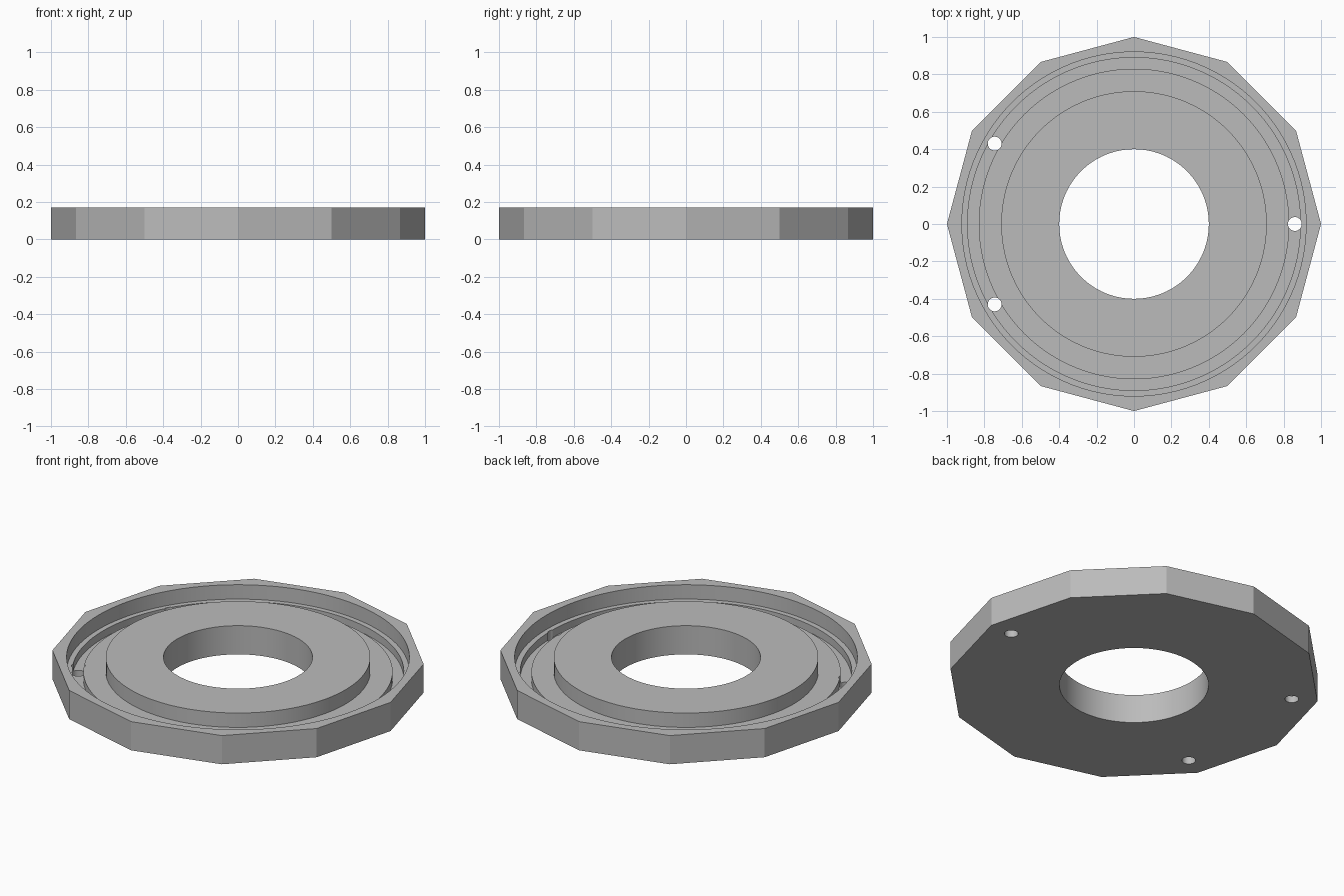
import bpy, bmesh, math

if "Cube" in bpy.data.objects:
    bpy.data.objects.remove(bpy.data.objects["Cube"])

HEIGHT = 0.17
LEDGE = 0.085      # stepped floor between boss and rim
GROOVE = 0.04      # floor of the narrow groove


def make_object(name, bm):
    bmesh.ops.recalc_face_normals(bm, faces=bm.faces)
    mesh = bpy.data.meshes.new(name)
    bm.to_mesh(mesh)
    bm.free()
    obj = bpy.data.objects.new(name, mesh)
    bpy.context.collection.objects.link(obj)
    return obj


def prism(name, radius, sides, z0, z1, x=0, y=0):
    bm = bmesh.new()
    rings = [[bm.verts.new((x + radius * math.cos(2 * math.pi * i / sides),
                            y + radius * math.sin(2 * math.pi * i / sides), z))
              for i in range(sides)] for z in (z0, z1)]
    bm.faces.new(rings[0])
    bm.faces.new(rings[1])
    for i in range(sides):
        j = (i + 1) % sides
        bm.faces.new((rings[0][i], rings[0][j], rings[1][j], rings[1][i]))
    return make_object(name, bm)


def lathe(name, profile, sides=120):
    bm = bmesh.new()
    rings = [[bm.verts.new((r * math.cos(2 * math.pi * i / sides),
                            r * math.sin(2 * math.pi * i / sides), z))
              for r, z in profile] for i in range(sides)]
    n = len(profile)
    for i in range(sides):
        a, b = rings[i], rings[(i + 1) % sides]
        for k in range(n):
            m = (k + 1) % n
            bm.faces.new((a[k], b[k], b[m], a[m]))
    return make_object(name, bm)


# Twelve-sided flange plate
plate = prism("flange_plate", 1.0, 12, 0, HEIGHT)

# Stepped channel with a deeper groove, central bore and three bolt holes
cutters = [
    lathe("channel_cutter", [(0.71, 0.3), (0.71, LEDGE), (0.83, LEDGE), (0.83, GROOVE),
                             (0.89, GROOVE), (0.89, LEDGE), (0.92, LEDGE), (0.92, 0.3)]),
    prism("bore_cutter", 0.4, 96, -0.1, 0.4),
]
for deg in (0, 150, 210):
    a = math.radians(deg)
    cutters.append(prism("bolt_hole_cutter", 0.037, 32, -0.1, 0.4,
                         0.86 * math.cos(a), 0.86 * math.sin(a)))

bpy.context.view_layer.objects.active = plate
for cutter in cutters:
    mod = plate.modifiers.new("cut", 'BOOLEAN')
    mod.operation = 'DIFFERENCE'
    mod.solver = 'EXACT'
    mod.object = cutter
    bpy.ops.object.modifier_apply(modifier=mod.name)
    bpy.data.objects.remove(cutter)

# Plain grey finish, round walls smooth and flat sides crisp
grey = bpy.data.materials.new("grey")
grey.diffuse_color = (0.5, 0.5, 0.5, 1)
grey.use_nodes = True
grey.node_tree.nodes["Principled BSDF"].inputs["Base Color"].default_value = grey.diffuse_color
plate.data.materials.clear()
plate.data.materials.append(grey)
bpy.ops.object.select_all(action='DESELECT')
plate.select_set(True)
bpy.ops.object.shade_smooth_by_angle(angle=math.radians(25))
